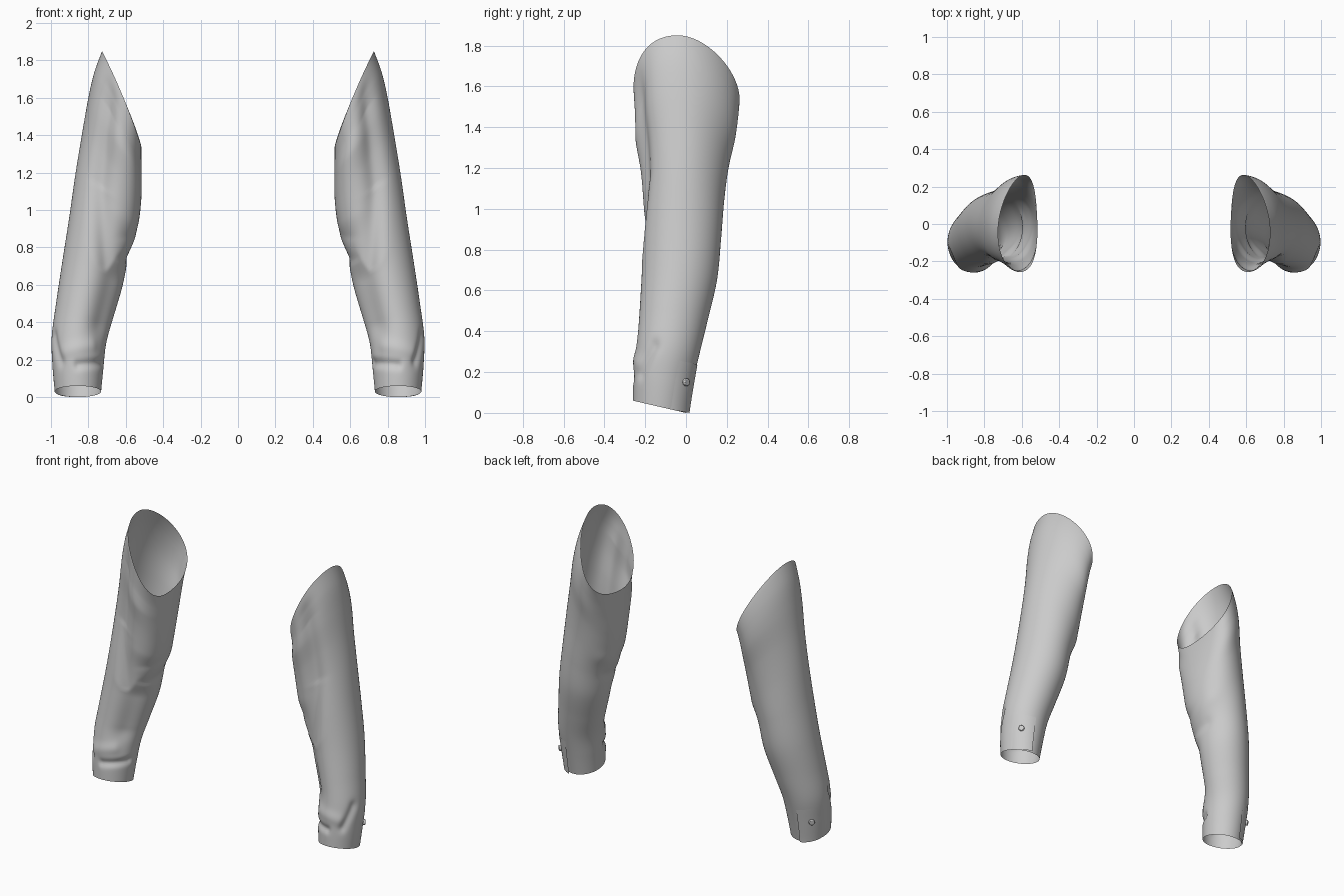
import bpy, bmesh
from math import sin, cos, radians, degrees, exp, pi
from mathutils import Vector

if "Cube" in bpy.data.objects:
    bpy.data.objects.remove(bpy.data.objects["Cube"])

# Rings of one sleeve, cuff to armhole: inner x, inner z, outer x, outer z, front y, back y
RINGS = [
    (.732, .030, .980, .030, -.260, .000),
    (.720, .150, .992, .170, -.258, .030),
    (.705, .280, .996, .320, -.245, .065),
    (.665, .420, .973, .500, -.233, .105),
    (.613, .600, .940, .720, -.222, .152),
    (.582, .770, .904, .950, -.213, .172),
    (.536, .920, .868, 1.20, -.208, .188),
    (.518, 1.06, .835, 1.40, -.218, .210),
    (.516, 1.18, .802, 1.59, -.242, .242),
    (.516, 1.27, .770, 1.73, -.252, .256),
    (.517, 1.34, .727, 1.85, -.257, .263),
]
LAST = len(RINGS) - 1

# Cloth folds: start height, start angle, end height, end angle, width, depth (+ ridge, - groove)
FOLDS = [
    (1.52, 292, 1.10, 284, .055, -.028), (1.10, 284, .72, 246, .055, -.024),
    (.66, 228, .42, 225, .10, -.032),
    (1.36, 240, 1.05, 232, .10, .016),
    (.19, 195, .15, 270, .025, -.014), (.27, 240, .22, 300, .04, .008),
    (.30, 335, .17, 312, .03, -.012),
    (.84, 165, .78, 225, .04, -.008), (1.0, 150, .90, 215, .06, .006),
]


def ring_at(s):
    """Smooth (Catmull-Rom) interpolation between the rings."""
    i = min(int(s), LAST - 1)
    t = s - i
    p = [RINGS[max(0, min(LAST, i + k))] for k in (-1, 0, 1, 2)]
    return [.5 * (2*b + (c - a)*t + (2*a - 5*b + 4*c - d)*t*t + (3*b - a - 3*c + d)*t**3)
            for a, b, c, d in zip(*p)]


def fold_offset(h, deg):
    """Deepest groove plus highest ridge near this spot."""
    groove = ridge = 0
    p = Vector((h, deg * .003))
    for h0, a0, h1, a1, w, depth in FOLDS:
        a, b = Vector((h0, a0 * .003)), Vector((h1, a1 * .003))
        d = b - a
        t = max(0, min(1, (p - a).dot(d) / d.dot(d)))
        f = depth * exp(-((p - a - d * t).length / w) ** 2)
        groove, ridge = min(groove, f), max(ridge, f)
    return groove + ridge


def cloth_point(s, ang, lift=0):
    """Point on the sleeve at ring position s and angle (0 outer, 90 back, 180 inner, 270 front)."""
    xi, zi, xo, zo, y0, y1 = ring_at(s)
    c, n = cos(ang), sin(ang)
    r = s / LAST
    k = c - r**4 * (.12 * n * n + .12 * n * abs(n))     # armhole rim sits lower at the back
    x = (xi + xo) / 2 + k * (xo - xi) / 2 - .012 * r**4 * n * n
    z = (zi + zo) / 2 + k * (zo - zi) / 2 - .03 * (1 - r)**3 * n
    y = (y0 + y1) / 2 + n * (y1 - y0) / 2 - .045 * r**3 * c * c
    off = lift + fold_offset((zi + zo) / 2, degrees(ang) % 360) * min(1, (LAST - s) * .7)
    return Vector((x + c * off, y + n * off, z))


def sheet(name, side, s_range, a_range, ns, na, lift=lambda t, u: 0, closed=False):
    bm = bmesh.new()
    rows = []
    for i in range(ns + 1):
        t = i / ns
        s = s_range[0] + (s_range[1] - s_range[0]) * t
        row = []
        for j in range(na if closed else na + 1):
            u = j / na
            p = cloth_point(s, a_range[0] + (a_range[1] - a_range[0]) * u, lift(t, u))
            row.append(bm.verts.new((p.x * side, p.y, p.z)))
        rows.append(row)
    for lo, hi in zip(rows, rows[1:]):
        for j in range(na):
            q = [lo[j], lo[(j + 1) % len(lo)], hi[(j + 1) % len(hi)], hi[j]]
            bm.faces.new(q if side > 0 else q[::-1])
    mesh = bpy.data.meshes.new(name)
    bm.to_mesh(mesh)
    bm.free()
    mesh.shade_smooth()
    obj = bpy.data.objects.new(name, mesh)
    bpy.context.collection.objects.link(obj)
    return obj


for label, side in (("right", 1), ("left", -1)):
    # Sleeve tube with slanted armhole
    sheet(label + "_sleeve", side, (0, LAST), (0, 2 * pi), 120, 96, closed=True)

    # Overlapping vent flap at the back of the cuff, lifting towards the hem
    sheet(label + "_cuff_flap", side, (0, 1.65), (radians(25), radians(82)), 20, 14,
          lift=lambda t, u: .001 + (.018 - .014 * t) * u)

    # Cuff button
    p = cloth_point(1.0, radians(48), .011)
    out = Vector((side * .7, .7, -.08)).normalized()
    bpy.ops.mesh.primitive_cylinder_add(vertices=24, radius=.019, depth=.016,
                                        location=(p.x * side, p.y, p.z),
                                        rotation=out.to_track_quat('Z', 'Y').to_euler())
    button = bpy.context.object
    button.name = label + "_cuff_button"
    bev = button.modifiers.new("rounded_edge", 'BEVEL')
    bev.width, bev.segments = .004, 2
    bpy.ops.object.shade_smooth_by_angle()
